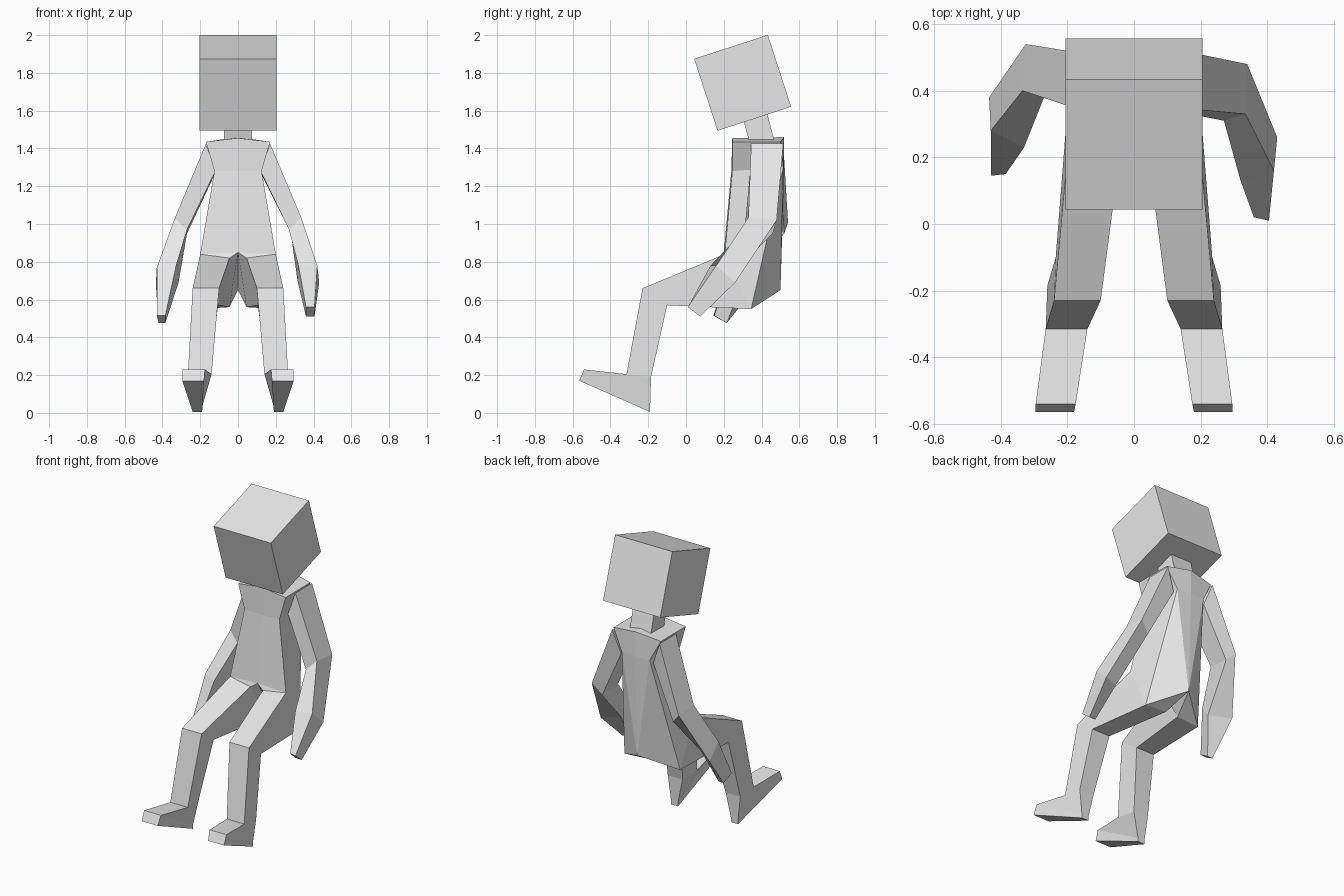
import bpy, bmesh
from math import radians

cube = bpy.data.objects.get("Cube")
if cube:
    bpy.data.objects.remove(cube, do_unlink=True)

# Single plain grey material
grey = bpy.data.materials.new("plain_grey")
grey.use_nodes = True
colour = (0.8, 0.8, 0.8, 1)
grey.diffuse_color = colour
grey.node_tree.nodes["Principled BSDF"].inputs["Base Color"].default_value = colour


def build(name, points, faces, mirrored=False):
    """Flat-shaded mesh; optionally adds the reflection across x and welds it."""
    bm = bmesh.new()
    for side in ((1, -1) if mirrored else (1,)):
        verts = [bm.verts.new((side * x, y, z)) for x, y, z in points]
        for face in faces:
            bm.faces.new([verts[i] for i in face])
    bmesh.ops.remove_doubles(bm, verts=bm.verts, dist=0.0005)
    bmesh.ops.recalc_face_normals(bm, faces=bm.faces)
    mesh = bpy.data.meshes.new(name)
    bm.to_mesh(mesh)
    bm.free()
    mesh.materials.append(grey)
    obj = bpy.data.objects.new(name, mesh)
    bpy.context.collection.objects.link(obj)
    return obj


def limb(name, sections, side):
    """Joins four-cornered sections into a closed limb."""
    points = [(side * x, y, z) for section in sections for x, y, z in section]
    faces = [(0, 1, 2, 3), tuple(len(points) - 4 + i for i in range(4))]
    for s in range(0, len(points) - 4, 4):
        for i in range(4):
            j = (i + 1) % 4
            faces.append((s + i, s + j, s + j + 4, s + i + 4))
    return build(name, points, faces)


def block(name, size, location, tilt):
    bpy.ops.mesh.primitive_cube_add(size=1, location=location, rotation=(radians(tilt), 0, 0))
    obj = bpy.context.object
    obj.name = name
    obj.scale = size
    obj.data.materials.append(grey)


# Head and neck, tipped forward
block("head", (0.41, 0.41, 0.40), (0, 0.30, 1.7475), 18)
block("neck", (0.15, 0.13, 0.16), (0, 0.385, 1.5), 15)

# Torso half: named corners, then faces between them
corner = {
    "collar_front": (0, 0.245, 1.455), "shoulder_front": (0.17, 0.245, 1.435),
    "shoulder_back": (0.17, 0.50, 1.435), "collar_back": (0, 0.52, 1.46),
    "chest_mid": (0, 0.24, 1.28), "chest": (0.125, 0.245, 1.28),
    "back": (0.10, 0.515, 1.30), "back_mid": (0, 0.52, 1.30),
    "waist_mid": (0, 0.20, 0.85), "waist": (0.20, 0.205, 0.84),
    "hip": (0.20, 0.345, 0.55), "tail": (0, 0.50, 0.65),
    "groin_top": (0.045, 0.19, 0.82), "groin_low": (0.045, 0.345, 0.56),
}
torso_faces = [
    "collar_front shoulder_front shoulder_back collar_back",
    "chest_mid chest shoulder_front collar_front",
    "waist_mid waist chest chest_mid",
    "chest back shoulder_back shoulder_front",
    "waist hip back chest",
    "hip tail back",
    "back tail back_mid",
    "back back_mid collar_back shoulder_back",
    "hip groin_low tail",
    "waist_mid groin_top groin_low tail",
    "waist_mid waist groin_top",
    "waist groin_top groin_low hip",
]
names = list(corner)
build("torso", list(corner.values()),
      [[names.index(n) for n in f.split()] for f in torso_faces], mirrored=True)

# Legs: hip, knee, ankle, toe top with heel, sole
leg = [
    [corner[n] for n in ("waist", "groin_top", "groin_low", "hip")],
    [(0.24, -0.23, 0.66), (0.10, -0.23, 0.66), (0.105, -0.10, 0.57), (0.235, -0.10, 0.57)],
    [(0.265, -0.315, 0.205), (0.14, -0.315, 0.205), (0.155, -0.185, 0.19), (0.26, -0.185, 0.19)],
    [(0.295, -0.54, 0.23), (0.175, -0.54, 0.23), (0.19, -0.19, 0.03), (0.24, -0.19, 0.03)],
    [(0.295, -0.565, 0.17), (0.18, -0.565, 0.17), (0.19, -0.19, 0.005), (0.24, -0.19, 0.005)],
]
for side, word in ((1, "left"), (-1, "right")):
    limb(word + "_leg", leg, side)

# Arms: corners run outer front, outer back, inner back, inner front
shoulder = [(0.17, 0.345, 1.425), (0.17, 0.515, 1.425), (0.115, 0.50, 1.28), (0.12, 0.34, 1.28)]
left_arm = [
    shoulder,
    [(0.335, 0.33, 1.035), (0.34, 0.48, 1.02), (0.28, 0.46, 0.95), (0.27, 0.31, 0.97)],
    [(0.42, 0.16, 0.78), (0.43, 0.26, 0.69), (0.315, 0.21, 0.70), (0.32, 0.13, 0.78)],
    [(0.405, 0.01, 0.56), (0.405, 0.075, 0.51), (0.36, 0.075, 0.51), (0.36, 0.02, 0.56)],
]
right_arm = [
    shoulder,
    [(0.335, 0.40, 1.03), (0.325, 0.54, 1.01), (0.27, 0.52, 0.95), (0.27, 0.38, 0.97)],
    [(0.43, 0.28, 0.77), (0.435, 0.38, 0.68), (0.315, 0.30, 0.69), (0.33, 0.23, 0.77)],
    [(0.43, 0.145, 0.515), (0.42, 0.215, 0.475), (0.385, 0.215, 0.475), (0.385, 0.15, 0.515)],
]
limb("left_arm", left_arm, 1)
limb("right_arm", right_arm, -1)
